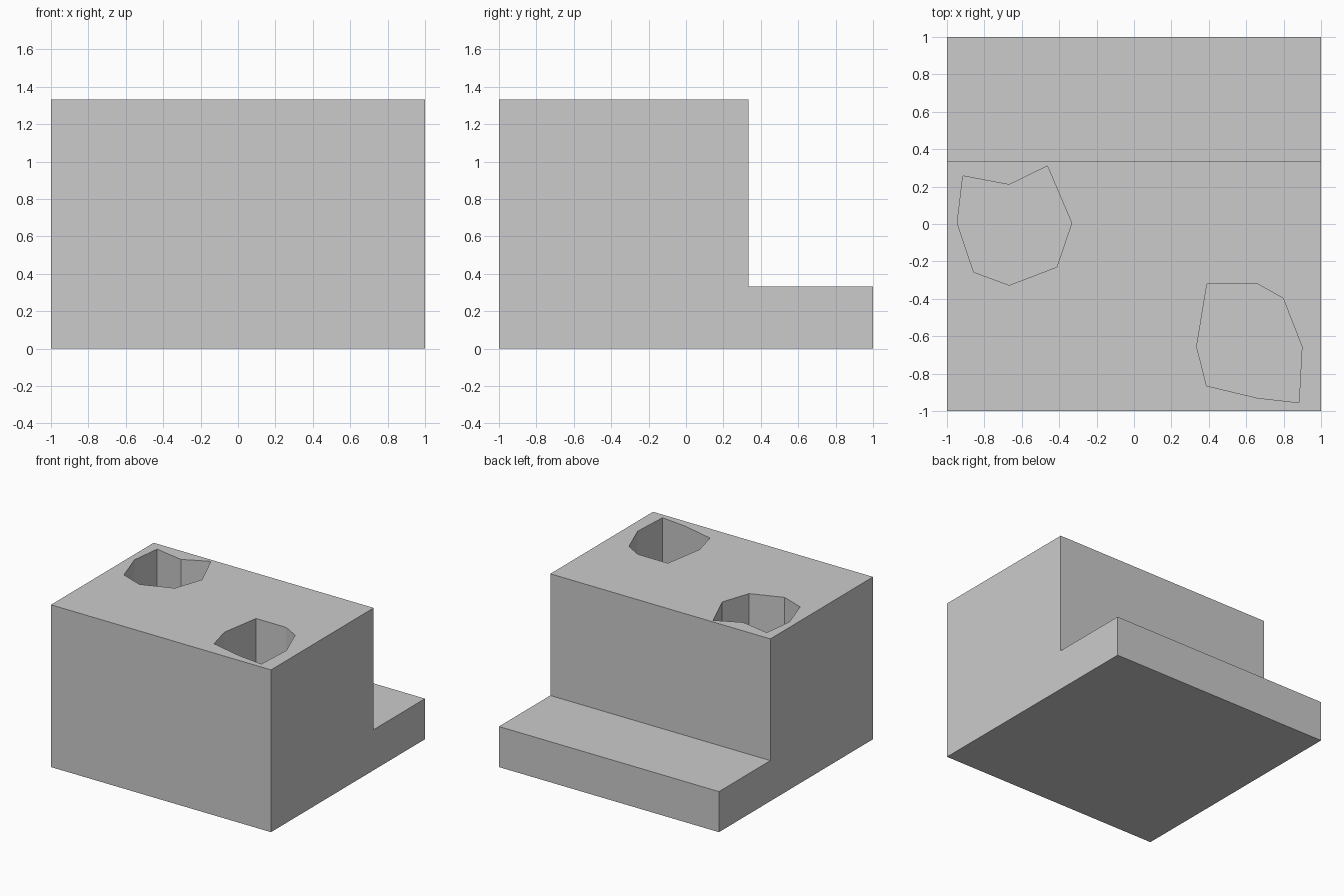
import bpy, bmesh
from mathutils import Vector

if "Cube" in bpy.data.objects:
    bpy.data.objects.remove(bpy.data.objects["Cube"])


def prism(name, outline, sweep):
    """Extrude a closed 3D outline along a vector."""
    bm = bmesh.new()
    face = bm.faces.new([bm.verts.new(p) for p in outline])
    ext = bmesh.ops.extrude_face_region(bm, geom=[face])
    bmesh.ops.translate(bm, vec=Vector(sweep),
                        verts=[v for v in ext["geom"] if isinstance(v, bmesh.types.BMVert)])
    bmesh.ops.recalc_face_normals(bm, faces=bm.faces)
    mesh = bpy.data.meshes.new(name)
    bm.to_mesh(mesh)
    bm.free()
    obj = bpy.data.objects.new(name, mesh)
    bpy.context.collection.objects.link(obj)
    return obj


T = 1 / 3      # step height and grid unit
TOP = 4 * T

# Stepped block: L-shaped side profile swept across the width
profile = [(-1, 0), (1, 0), (1, T), (T, T), (T, TOP), (-1, TOP)]
block = prism("stepped_block", [(-1, y, z) for y, z in profile], (2, 0, 0))

# Irregular eight-sided pits sunk into the top
pits = {
    "left_pit_cutter": [(-.915, .257), (-.667, .21), (-.463, .31), (-.333, .005),
                        (-.413, -.23), (-.667, -.327), (-.857, -.257), (-.945, .005)],
    "right_pit_cutter": [(.39, -.322), (.663, -.322), (.797, -.397), (.898, -.655),
                         (.882, -.955), (.66, -.93), (.388, -.865), (.335, -.655)],
}
cutters = []
for name, outline in pits.items():
    cutter = prism(name, [(x, y, T) for x, y in outline], (0, 0, TOP))
    cutter.hide_render = True
    mod = block.modifiers.new(name, "BOOLEAN")
    mod.operation = "DIFFERENCE"
    mod.solver = "EXACT"
    mod.object = cutter
    cutters.append(cutter)

# Bake the cuts and remove the cutters
bpy.context.view_layer.objects.active = block
for mod in list(block.modifiers):
    bpy.ops.object.modifier_apply(modifier=mod.name)
for cutter in cutters:
    bpy.data.objects.remove(cutter)
